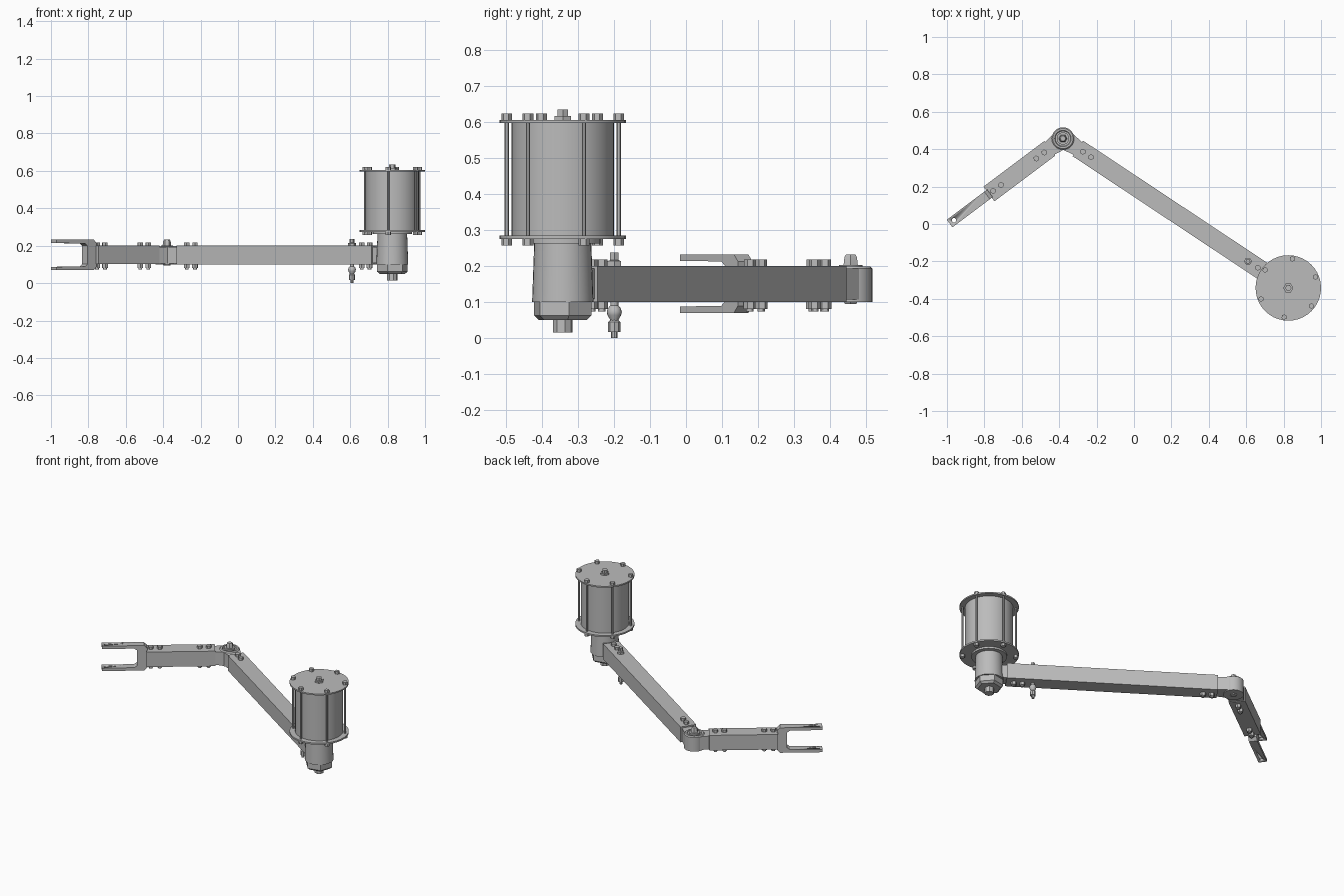
import bpy, bmesh, math
from mathutils import Vector

cube = bpy.data.objects.get("Cube")
if cube:
    bpy.data.objects.remove(cube, do_unlink=True)

steel = bpy.data.materials.new("grey_steel")
steel.use_nodes = True
steel.diffuse_color = (0.5, 0.5, 0.5, 1)
steel.node_tree.nodes["Principled BSDF"].inputs["Base Color"].default_value = (0.5, 0.5, 0.5, 1)

DRUM = Vector((0.825, -0.342, 0))
ELBOW = Vector((-0.38, 0.457, 0))
SPAN = (DRUM - ELBOW).length
LONG = math.atan2(DRUM.y - ELBOW.y, DRUM.x - ELBOW.x)
SHORT = math.atan2(-0.6, -0.8)


def along(angle, t):
    return ELBOW + Vector((math.cos(angle), math.sin(angle), 0)) * t


def finish(bm, name, loc=(0, 0, 0), turn=0):
    bmesh.ops.recalc_face_normals(bm, faces=bm.faces)
    mesh = bpy.data.meshes.new(name)
    bm.to_mesh(mesh)
    bm.free()
    mesh.materials.append(steel)
    ob = bpy.data.objects.new(name, mesh)
    bpy.context.collection.objects.link(ob)
    ob.location = loc
    ob.rotation_euler.z = turn
    bpy.ops.object.select_all(action='DESELECT')
    ob.select_set(True)
    bpy.context.view_layer.objects.active = ob
    bpy.ops.object.shade_smooth_by_angle(angle=math.radians(30))
    return ob


def lathe(name, profile, loc, sides=32, turn=0):
    """Closed turned part from (radius, z) points, listed bottom to top."""
    bm = bmesh.new()
    rings = []
    for r, z in profile:
        rings.append([bm.verts.new((r * math.cos(math.tau * i / sides),
                                    r * math.sin(math.tau * i / sides), z))
                      for i in range(sides)])
    for a, b in zip(rings, rings[1:]):
        for i in range(sides):
            j = (i + 1) % sides
            bm.faces.new((a[i], a[j], b[j], b[i]))
    bm.faces.new(rings[0][::-1])
    bm.faces.new(rings[-1])
    return finish(bm, name, loc, turn)


def rod(name, r, z0, z1, loc, sides=32, turn=0):
    return lathe(name, [(r, z0), (r, z1)], loc, sides, turn)


def prism(name, points, place, depth, loc, turn):
    """Outline extruded by a vector; place maps 2D points to 3D."""
    bm = bmesh.new()
    face = bm.faces.new([bm.verts.new(place(*p)) for p in points])
    ext = bmesh.ops.extrude_face_region(bm, geom=[face])
    moved = [v for v in ext["geom"] if isinstance(v, bmesh.types.BMVert)]
    bmesh.ops.translate(bm, verts=moved, vec=depth)
    return finish(bm, name, loc, turn)


def beam(name, angle, t0, t1, half, z0, z1):
    return prism(name, [(t0, -half), (t1, -half), (t1, half), (t0, half)],
                 lambda x, y: (x, y, z0), (0, 0, z1 - z0), ELBOW, angle)


def through_bolt(name, loc, turn):
    # head with washer above, nut and thread end below
    rod(name + "_head", 0.016, 0.199, 0.217, loc, 6, turn)
    rod(name + "_nut", 0.017, 0.08, 0.101, loc, 6, turn)
    rod(name + "_end", 0.010, 0.073, 0.081, loc, 12)


# Drum: body, end plates and tie rods
rod("drum_body", 0.142, 0.275, 0.6, DRUM, 40)
rod("drum_top_plate", 0.175, 0.596, 0.605, DRUM, 40)
rod("drum_bottom_plate", 0.175, 0.274, 0.284, DRUM, 40)
for k in range(6):
    a = math.radians(22 + 60 * k)
    spot = DRUM + Vector((math.cos(a), math.sin(a), 0)) * 0.157
    rod(f"tie_rod_{k}", 0.006, 0.256, 0.62, spot, 12)
    rod(f"tie_rod_top_nut_{k}", 0.015, 0.604, 0.622, spot, 6, a)
    rod(f"tie_rod_bottom_nut_{k}", 0.015, 0.256, 0.275, spot, 6, a)
lathe("drum_top_fitting", [(0.027, 0.604), (0.027, 0.615), (0.017, 0.615), (0.017, 0.634)], DRUM, 6)

# Neck below the drum, with its nut and shaft end
rod("neck_flange", 0.105, 0.262, 0.275, DRUM)
lathe("neck", [(0.085, 0.1), (0.079, 0.268)], DRUM)
lathe("neck_nut", [(0.07, 0.05), (0.084, 0.062), (0.084, 0.101)], DRUM, 6, 0.2)
rod("shaft_end", 0.028, 0.015, 0.052, DRUM, 8, 0.2)

# Arms
beam("long_arm", LONG, 0.096, SPAN - 0.1, 0.05, 0.1, 0.2)
beam("long_arm_tongue", LONG, SPAN - 0.12, SPAN - 0.05, 0.04, 0.108, 0.192)
beam("short_arm", SHORT, 0.087, 0.494, 0.049, 0.102, 0.2)

# Elbow knuckle, with a tapering tongue into each arm
lathe("elbow_eye", [(0.06, 0.1), (0.06, 0.192), (0.054, 0.198), (0.044, 0.198), (0.04, 0.19)], ELBOW)
for label, angle in (("long", LONG), ("short", SHORT)):
    prism(label + "_elbow_tongue", [(0, -0.055), (0.1, -0.04), (0.1, 0.04), (0, 0.055)],
          lambda x, y: (x, y, 0.106), (0, 0, 0.086), ELBOW, angle)
rod("elbow_washer", 0.033, 0.188, 0.202, ELBOW, 24)
lathe("elbow_bolt", [(0.023, 0.2), (0.02, 0.224), (0.015, 0.232)], ELBOW, 6)
lathe("elbow_bolt_end", [(0.018, 0.094), (0.022, 0.101)], ELBOW, 6)

# Bolts through the arms
for label, angle, stations in (("long_arm", LONG, (0.128, 0.18, 1.25, 1.3)),
                               ("short_arm", SHORT, (0.125, 0.178, 0.414, 0.467))):
    for k, t in enumerate(stations):
        through_bolt(f"{label}_bolt_{k}", along(angle, t), angle)

# Drain fitting hanging under the long arm
fitting = along(LONG, 1.187)
lathe("fitting_top", [(0.021, 0.199), (0.021, 0.213), (0.013, 0.216), (0.013, 0.237)], fitting, 6)
lathe("fitting_body", [(0.009, 0.04), (0.013, 0.053), (0.019, 0.063), (0.021, 0.072),
                       (0.018, 0.082), (0.011, 0.09), (0.011, 0.101)], fitting, 16)
lathe("fitting_nipple", [(0.009, 0.0), (0.009, 0.016), (0.017, 0.017), (0.017, 0.044),
                         (0.011, 0.05)], fitting, 8)

# Fork at the free end: one U-shaped outline, with a pin hole through both prongs
half_u = [(0.757, 0.232), (0.507, 0.232), (0.488, 0.212)]
inner_u = [(0.548, 0.2), (0.565, 0.212), (0.757, 0.214)]
flip = lambda pts: [(x, 0.301 - z) for x, z in reversed(pts)]
fork = prism("fork", half_u + flip(half_u) + flip(inner_u) + inner_u,
             lambda x, z: (x, -0.025, z), (0, 0.05, 0), ELBOW, SHORT)
cutter = rod("fork_hole_cutter", 0.012, 0, 0.3, along(SHORT, 0.728), 16)
cutter.hide_render = True
cutter.hide_set(True)
hole = fork.modifiers.new("pin_hole", 'BOOLEAN')
hole.operation = 'DIFFERENCE'
hole.object = cutter
hole.solver = 'EXACT'
